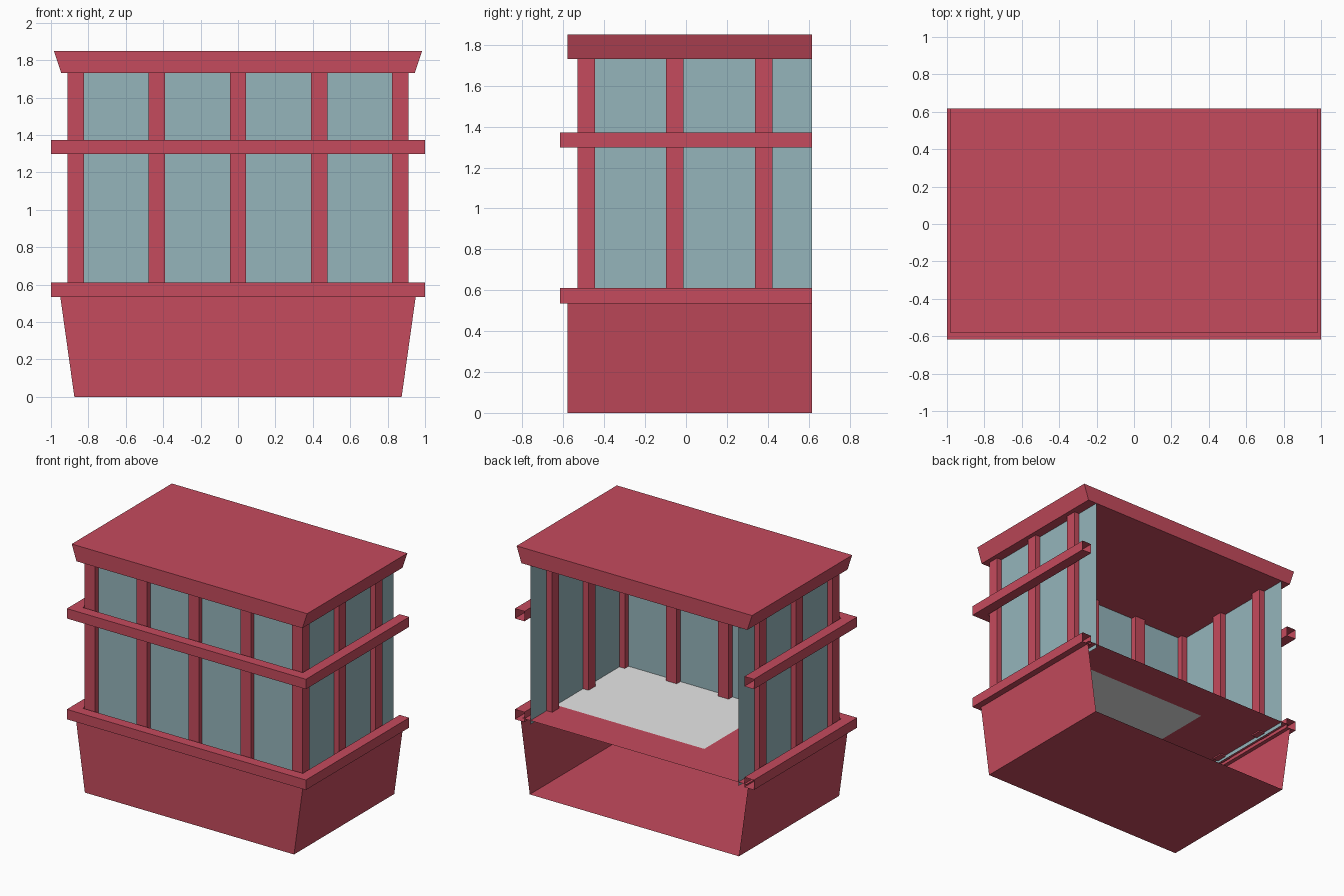
import bpy, bmesh

if "Cube" in bpy.data.objects:
    bpy.data.objects.remove(bpy.data.objects["Cube"])

def material(name, rgb):
    m = bpy.data.materials.new(name)
    m.diffuse_color = (*rgb, 1)
    m.use_nodes = True
    m.node_tree.nodes["Principled BSDF"].inputs["Base Color"].default_value = m.diffuse_color
    return m

RED = material("red paint", (0.56, 0.07, 0.11))
GLASS = material("blue grey glass", (0.30, 0.46, 0.50))
GREY = material("light grey", (0.8, 0.8, 0.8))

BACK = 0.617

def build(name, verts, faces, mat):
    me = bpy.data.meshes.new(name)
    me.from_pydata(verts, [], faces)
    me.materials.append(mat)
    ob = bpy.data.objects.new(name, me)
    bpy.context.collection.objects.link(ob)
    bm = bmesh.new()
    bm.from_mesh(me)
    bmesh.ops.recalc_face_normals(bm, faces=bm.faces)
    bm.to_mesh(me)
    bm.free()
    return ob

# faces of a box: bottom, top, front, right, back, left
BOX = [(3, 2, 1, 0), (4, 5, 6, 7), (0, 1, 5, 4), (1, 2, 6, 5), (2, 3, 7, 6), (3, 0, 4, 7)]

def flared_box(name, half_low, half_high, y0, y1, z0, z1, skip=(), mat=RED):
    verts = []
    for h, z in ((half_low, z0), (half_high, z1)):
        verts += [(-h, y0, z), (h, y0, z), (h, y1, z), (-h, y1, z)]
    return build(name, verts, [f for i, f in enumerate(BOX) if i not in skip], mat)

def post(name, x, y):
    hx, hy = 0.044, 0.042
    verts = [(x + sx * hx, y + sy * hy, z) for z in (0.55, 1.73)
             for sx, sy in ((-1, -1), (1, -1), (1, 1), (-1, 1))]
    build(name, verts, BOX, RED)

def rail(name, z0, z1):
    # hollow square bar wrapping three sides, open at the wall
    verts = []
    for sx, back in ((-1, True), (-1, False), (1, False), (1, True)):
        for x, y, z in ((1.0, -0.617, z0), (1.0, -0.617, z1),
                        (0.92, -0.54, z1), (0.92, -0.54, z0)):
            verts.append((sx * x, BACK if back else y, z))
    faces = [(s * 4 + k, s * 4 + (k + 1) % 4, s * 4 + 4 + (k + 1) % 4, s * 4 + 4 + k)
             for s in range(3) for k in range(4)]
    build(name, verts, faces, RED)

# base: flared tub, open at the top and at the wall
flared_box("base", 0.875, 0.95, -0.58, BACK, 0, 0.535, skip=(1, 4))

# roof: solid flared slab
flared_box("roof", 0.945, 0.985, -0.58, BACK, 1.73, 1.85)

# floor: grid with a grey area among red margins
xs, ys = (-0.94, -0.37, 0.94), (-0.58, 0.31, BACK)
grid = [(x, y, 0.56) for y in ys for x in xs]
cells = [(j * 3 + i, j * 3 + i + 1, j * 3 + i + 4, j * 3 + i + 3)
         for j in range(2) for i in range(2)]
floor = build("floor", grid, cells, RED)
floor.data.materials.append(GREY)
for p in floor.data.polygons:
    p.material_index = int(p.center.x > -0.37 and p.center.y < 0.31)

# glazing: one sheet bent around three sides
outline = [(-0.87, BACK), (-0.87, -0.49), (0.87, -0.49), (0.87, BACK)]
build("glazing", [(x, y, z) for z in (0.53, 1.73) for x, y in outline],
      [(i, i + 1, i + 5, i + 4) for i in range(3)], GLASS)

# posts: five on the front, two more on each side
for i in range(5):
    post("front_post", -0.868 + 0.434 * i, -0.488)
for sx in (-1, 1):
    for y in (-0.055, 0.38):
        post("side_post", sx * 0.868, y)

# sill and cross rail
rail("sill", 0.535, 0.61)
rail("cross_rail", 1.297, 1.372)
